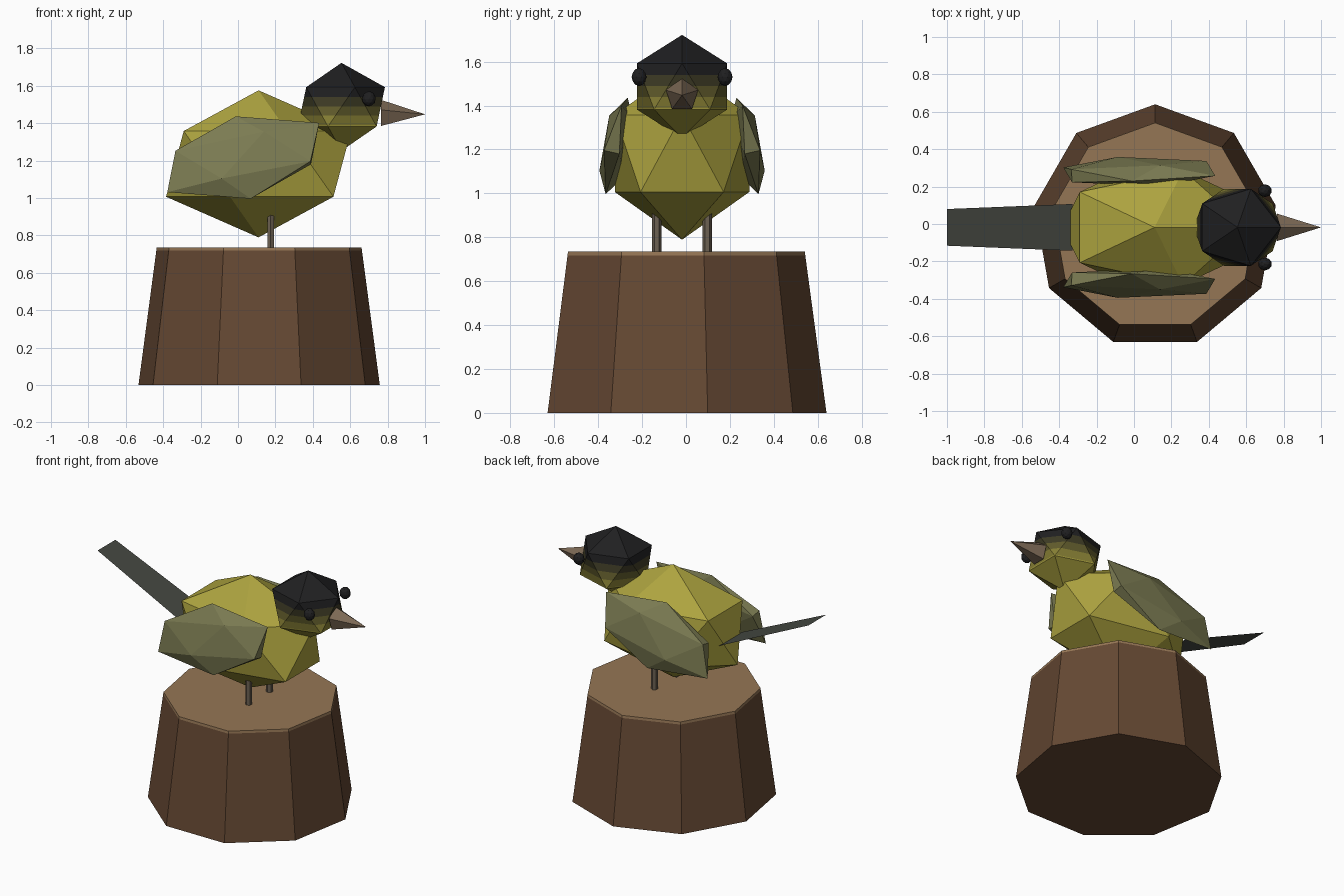
import bpy, bmesh
from math import pi
from mathutils import Matrix, Vector

if "Cube" in bpy.data.objects:
    bpy.data.objects.remove(bpy.data.objects["Cube"])

MID = -0.018  # the bird's plane of symmetry in y


def material(name, rgb):
    m = bpy.data.materials.new(name)
    m.diffuse_color = (*rgb, 1)
    m.use_nodes = True
    m.node_tree.nodes["Principled BSDF"].inputs["Base Color"].default_value = m.diffuse_color
    return m


OLIVE = (0.42, 0.37, 0.05)
BLACK = (0.014, 0.014, 0.015)
olive = material("olive_feathers", OLIVE)
black = material("black", BLACK)
wing_mat = material("wing_feathers", (0.20, 0.20, 0.085))
tail_mat = material("tail_feathers", (0.06, 0.065, 0.055))
horn = material("beak_brown", (0.20, 0.14, 0.09))
leg_mat = material("leg_brown", (0.15, 0.12, 0.085))
bark = material("bark", (0.13, 0.065, 0.033))
wood = material("cut_wood", (0.30, 0.18, 0.09))


def finish(name, bm, mats, cuts=()):
    """Make an object; optional height cuts split it into bands, one material each."""
    for z in cuts:
        bmesh.ops.bisect_plane(bm, geom=bm.verts[:] + bm.edges[:] + bm.faces[:],
                               plane_co=(0, 0, z), plane_no=(0, 0, 1))
    for f in bm.faces:
        f.material_index = sum(f.calc_center_median().z > z for z in cuts)
    me = bpy.data.meshes.new(name)
    bm.to_mesh(me)
    bm.free()
    for m in mats:
        me.materials.append(m)
    ob = bpy.data.objects.new(name, me)
    bpy.context.collection.objects.link(ob)
    return ob


def ball(name, matrix, mats, subdivisions=1, cuts=()):
    bm = bmesh.new()
    bmesh.ops.create_icosphere(bm, subdivisions=subdivisions, radius=1, matrix=matrix)
    bmesh.ops.recalc_face_normals(bm, faces=bm.faces[:])
    return finish(name, bm, mats, cuts)


def cone(name, sides, r1, r2, depth, matrix, mats, cuts=()):
    """Cone or cylinder whose base sits at the origin of the matrix."""
    bm = bmesh.new()
    bmesh.ops.create_cone(bm, cap_ends=True, segments=sides, radius1=r1, radius2=r2,
                          depth=depth, matrix=matrix @ Matrix.Translation((0, 0, depth / 2)))
    bmesh.ops.remove_doubles(bm, verts=bm.verts[:], dist=1e-5)
    return finish(name, bm, mats, cuts)


def place(loc, size):
    return Matrix.Translation(loc) @ Matrix.Diagonal((*size, 1))


# Tree stump: bark with a thin pale rim and top
cone("stump", 9, 0.655, 0.556, 0.735, Matrix.Translation((0.113, -0.015, 0)),
     [bark, wood], cuts=(0.718,))

# Body
ball("body", place((0.11, MID, 1.182), (0.553, 0.36, 0.393)), [olive])

# Head: dark cap fading to olive at the chin
fade = [material("head_fade_%d" % i, [o + (b - o) * t for o, b in zip(OLIVE, BLACK)])
        for i, t in enumerate((0.1, 0.45, 0.75, 0.92))]
ball("head", place((0.553, MID, 1.487), (0.26, 0.242, 0.235)), fade + [black],
     cuts=(1.39, 1.44, 1.49, 1.54))

# Beak: five-sided cone pointing along +x, one corner up
to_x = Matrix(((0, 0, 1, 0), (1, 0, 0, 0), (0, 1, 0, 0), (0, 0, 0, 1)))
cone("beak", 5, 0.077, 0, 0.235, Matrix.Translation((0.765, MID, 1.447)) @ to_x, [horn])

# Paired parts
for side, s in (("right", -1), ("left", 1)):
    ball("eye_" + side, place((0.70, MID + s * 0.196, 1.53), (0.037, 0.034, 0.041)),
         [black], subdivisions=2)
    cone("leg_" + side, 6, 0.021, 0.021, 0.24,
         Matrix.Translation((0.175, MID + s * 0.115, 0.73)), [leg_mat])
    # Wing: flattened facet ball, pitched nose-up and leaning in at the top
    flip = Matrix.Diagonal((1, -s, 1, 1))
    axes = Matrix((Vector((0.474, 0, 0.097)), Vector((0.003, 0.066, -0.015)),
                   Vector((-0.04, 0.05, 0.22)))).transposed().to_4x4()
    ball("wing_" + side, Matrix.Translation((0.028, MID + s * 0.298, 1.216)) @ flip @ axes,
         [wing_mat])

# Tail: a single tapered sheet, rising to the back
bm = bmesh.new()
bm.faces.new([bm.verts.new((x, MID + y, z)) for x, y, z in (
    (-0.33, -0.125, 1.172), (-0.33, 0.125, 1.172), (-1, 0.098, 1.483), (-1, -0.098, 1.483))])
bmesh.ops.recalc_face_normals(bm, faces=bm.faces[:])
finish("tail", bm, [tail_mat])
